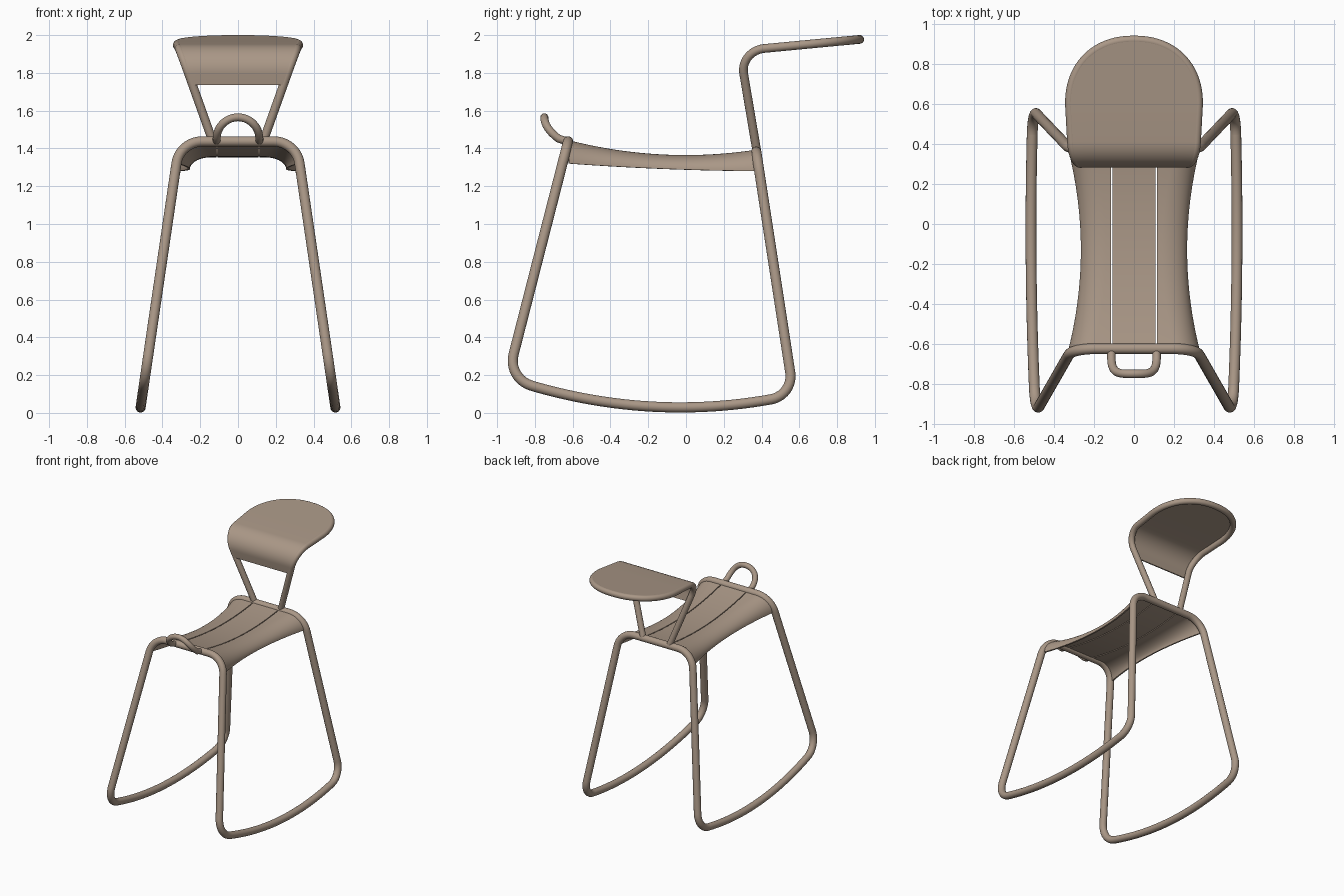
import bpy, math
from mathutils import Vector

if "Cube" in bpy.data.objects:
    bpy.data.objects.remove(bpy.data.objects["Cube"])

# Single warm taupe finish
paint = bpy.data.materials.new("warm_taupe")
paint.diffuse_color = (0.40, 0.31, 0.24, 1)
paint.use_nodes = True
paint.node_tree.nodes["Principled BSDF"].inputs["Base Color"].default_value = paint.diffuse_color


def fillet(points, closed=False, steps=10):
    """points: (x, y, z, trim); corners with trim > 0 are rounded."""
    out, n = [], len(points)
    for i, (x, y, z, trim) in enumerate(points):
        p = Vector((x, y, z))
        if trim == 0 or (not closed and i in (0, n - 1)):
            out.append(p)
            continue
        a = p + (Vector(points[i - 1][:3]) - p).normalized() * trim
        b = p + (Vector(points[(i + 1) % n][:3]) - p).normalized() * trim
        # circular arc through the two tangent points
        half = (a - p).angle(b - p) / 2
        radius = trim * math.tan(half)
        centre = p + ((a + b) / 2 - p).normalized() * (trim / math.cos(half))
        sweep = math.pi - 2 * half
        u, v = (a - centre).normalized(), (p - a).normalized()
        for k in range(steps + 1):
            t = sweep * k / steps
            out.append(centre + radius * (u * math.cos(t) + v * math.sin(t)))
    return out


def tube(name, path, radius, closed=False):
    curve = bpy.data.curves.new(name, 'CURVE')
    curve.dimensions = '3D'
    curve.bevel_depth = radius
    curve.bevel_resolution = 6
    curve.use_fill_caps = True
    spline = curve.splines.new('POLY')
    spline.points.add(len(path) - 1)
    for sp, p in zip(spline.points, path):
        sp.co = (*p, 1)
    spline.use_cyclic_u = closed
    spline.use_smooth = True
    curve.materials.append(paint)
    obj = bpy.data.objects.new(name, curve)
    bpy.context.collection.objects.link(obj)
    bpy.ops.object.select_all(action='DESELECT')
    obj.select_set(True)
    bpy.context.view_layer.objects.active = obj
    bpy.ops.object.convert(target='MESH')
    bpy.ops.object.shade_smooth_by_angle(angle=math.radians(40))


def sheet(name, rows, thickness):
    """Loft a thin sheet through equal-length rows of points."""
    n = len(rows[0])
    faces = [(r * n + c, r * n + c + 1, (r + 1) * n + c + 1, (r + 1) * n + c)
             for r in range(len(rows) - 1) for c in range(n - 1)]
    mesh = bpy.data.meshes.new(name)
    mesh.from_pydata([p for row in rows for p in row], [], faces)
    mesh.materials.append(paint)
    obj = bpy.data.objects.new(name, mesh)
    bpy.context.collection.objects.link(obj)
    solid = obj.modifiers.new("thickness", 'SOLIDIFY')
    solid.thickness = thickness
    solid.offset = 0
    bpy.ops.object.select_all(action='DESELECT')
    obj.select_set(True)
    bpy.context.view_layer.objects.active = obj
    bpy.ops.object.convert(target='MESH')
    bpy.ops.object.shade_smooth_by_angle(angle=math.radians(40))


def mirrored(half):
    return [Vector((-p[0], p[1], p[2])) for p in reversed(half)]


# Frame: one continuous loop of two arches joined by curved rockers
def leg_x(z):
    return 0.52 - 0.147 * z


def rocker_z(y):
    return 0.029 + 0.185 * (y + 0.03) ** 2


side = [(-0.624, 1.437, 0.12), (-0.945, rocker_z(-0.945), 0.13)]
side += [(y, rocker_z(y), 0) for y in (-0.8 + 1.25 * i / 24 for i in range(25))]
side += [(0.57, rocker_z(0.57), 0.12), (0.372, 1.383, 0.12)]
right = [(leg_x(z), y, z, t) for y, z, t in side]
left = [(-x, y, z, t) for x, y, z, t in reversed(right)]
tube("rocker_frame", fillet(right + left, closed=True), 0.027, closed=True)

# Seat: three long slats, sagging in the middle, outer ones rolled down
Y0, Y1 = -0.62, 0.37


def seat_point(side_sign, u, y, outer):
    t = (y - Y0) / (Y1 - Y0)
    top = 1.437 - 0.05 * t - 0.05 * 4 * t * (1 - t)
    if not outer:
        return (0.108 * (2 * u - 1), y, top)
    edge = 1.32 - 0.04 * t - 0.008 * 4 * t * (1 - t)
    width = 0.26 + 0.06 * ((y + 0.13) / 0.49) ** 2
    if u == 0:
        return (side_sign * 0.115, y, top)
    a = (u - 0.08) / 0.92 * math.pi / 2
    return (side_sign * (width - 0.12 + 0.12 * math.sin(a)), y,
            edge + (top - edge) * math.cos(a))


ys = [Y0 + (Y1 - Y0) * i / 24 for i in range(25)]
sheet("seat_slat_middle",
      [[seat_point(1, u, y, False) for u in (0, 0.5, 1)] for y in ys], 0.012)
us = [0] + [0.08 + 0.92 * i / 12 for i in range(13)]
for sign, label in ((1, "right"), (-1, "left")):
    sheet("seat_slat_" + label,
          [[seat_point(sign, u, y, True) for u in us] for y in ys], 0.012)

# Upper rest: flared posts bending back into a rounded hoop
def rest_z(y):
    return 1.917 + 0.095 * (y - 0.285)


half = [(0.115, 0.375, 1.385, 0), (0.305, 0.285, 1.917, 0.13)]
for i in range(25):
    a = math.pi / 2 * i / 24
    x = 0.322 * max(math.cos(a), 0) ** (2 / 2.2)
    y = 0.6 + 0.32 * math.sin(a) ** (2 / 2.2)
    half.append((x if i < 24 else 0, y, rest_z(y), 0))
half = fillet(half, steps=14)
tube("rest_hoop", half + mirrored(half)[1:], 0.023)

# Rest panel: bent sheet lying on the front and top of the hoop
bottom, corner = half[0], half[1]
start = bottom.lerp(corner, (1.74 - bottom.z) / (corner.z - bottom.z))
outline = [start] + half[1:]
rows = []
for i, p in enumerate(outline):
    d = outline[min(i + 1, len(outline) - 1)] - outline[max(i - 1, 0)]
    if i == len(outline) - 1 or p.y > 0.5:
        d = Vector((0, 1, 0.095))
    d.x = 0
    d.normalize()
    w = max(p.x, 0.01)
    rows.append([(w * k / 4, p.y - d.z * 0.018, p.z + d.y * 0.018)
                 for k in range(-4, 5)])
sheet("rest_panel", rows, 0.008)

# Front handle: small upturned arch on the front bar
arch = [Vector((0.113, -0.63, 1.438))]
for i in range(13):
    a = math.pi / 2 * i / 12
    s = math.sin(a)
    arch.append(Vector((0.113 * math.cos(a), -0.75 + 0.075 * (1 - s) ** 2,
                        1.452 + 0.113 * s)))
tube("front_handle", arch + mirrored(arch)[1:], 0.021)
